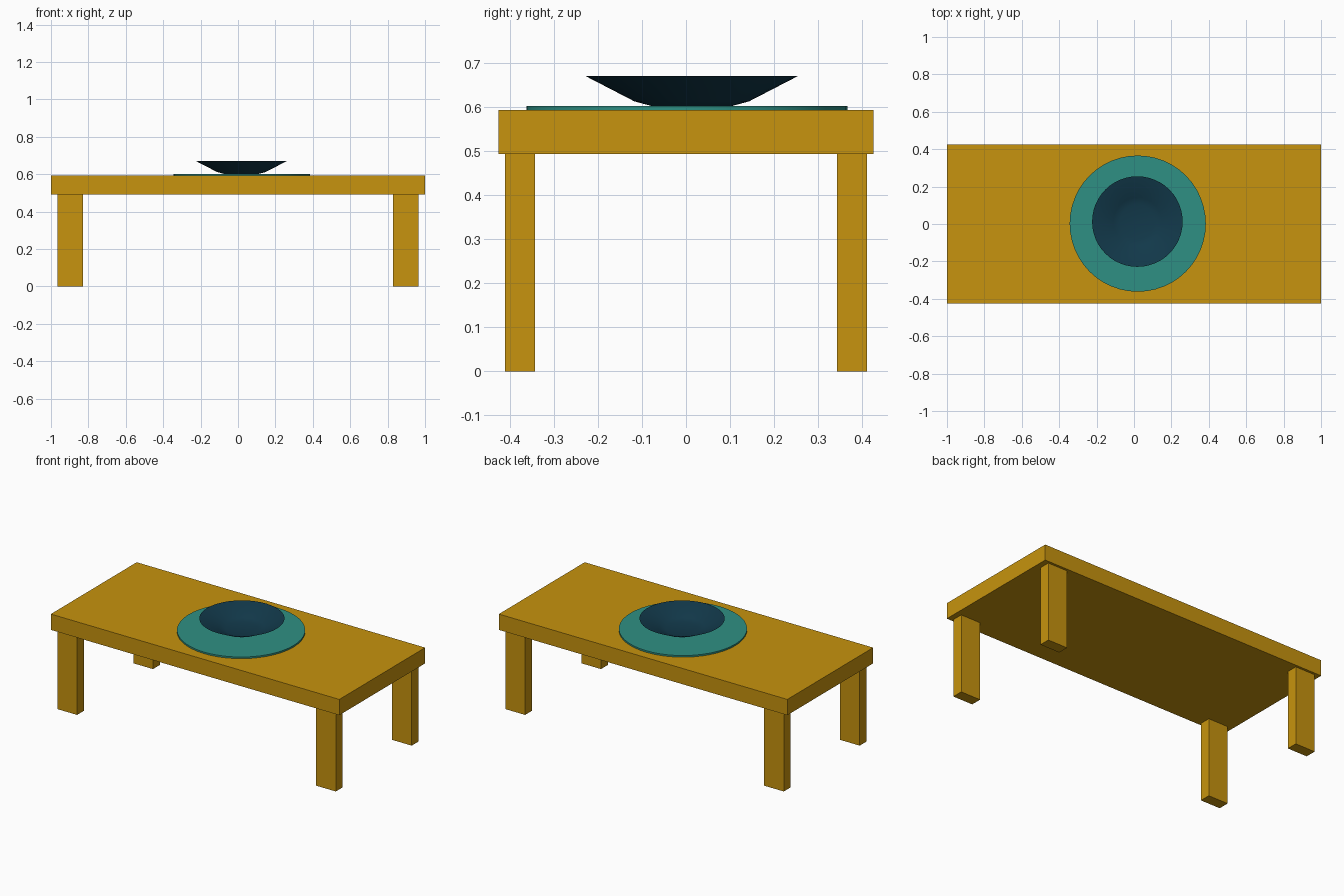
import bpy, bmesh, math

if "Cube" in bpy.data.objects:
    bpy.data.objects.remove(bpy.data.objects["Cube"])


def material(name, rgb):
    m = bpy.data.materials.new(name)
    m.diffuse_color = (*rgb, 1)
    m.use_nodes = True
    m.node_tree.nodes["Principled BSDF"].inputs["Base Color"].default_value = m.diffuse_color
    return m


WOOD = material("golden wood", (0.571, 0.292, 0.0044))
TEAL = material("teal", (0.028, 0.28, 0.227))
NAVY = material("dark blue", (0.006, 0.041, 0.07))


def box(name, lo, hi, mat):
    mid = [(a + b) / 2 for a, b in zip(lo, hi)]
    bpy.ops.mesh.primitive_cube_add(size=1, location=mid)
    ob = bpy.context.object
    ob.name = name
    ob.scale = [b - a for a, b in zip(lo, hi)]
    ob.data.materials.append(mat)
    return ob


def lathe(name, profile, centre, mat, sides=48):
    """Spin an (r, z) profile around the vertical axis."""
    bm = bmesh.new()
    vs = [bm.verts.new((r, 0, z)) for r, z in profile]
    es = [bm.edges.new(p) for p in zip(vs, vs[1:])]
    bmesh.ops.spin(bm, geom=vs + es, axis=(0, 0, 1), cent=(0, 0, 0),
                   angle=2 * math.pi, steps=sides)
    bmesh.ops.remove_doubles(bm, verts=bm.verts, dist=1e-5)
    bmesh.ops.recalc_face_normals(bm, faces=bm.faces)
    me = bpy.data.meshes.new(name)
    bm.to_mesh(me)
    bm.free()
    me.materials.append(mat)
    ob = bpy.data.objects.new(name, me)
    ob.location = (*centre, 0)
    bpy.context.collection.objects.link(ob)
    bpy.ops.object.select_all(action='DESELECT')
    ob.select_set(True)
    bpy.context.view_layer.objects.active = ob
    bpy.ops.object.shade_smooth_by_angle(angle=math.radians(30))
    return ob


# Table top and four legs
box("table_top", (-1, -0.425, 0.493), (1, 0.425, 0.592), WOOD)
for sx, side in ((-1, "left"), (1, "right")):
    for sy, end in ((-1, "front"), (1, "back")):
        cx, cy = sx * 0.897, sy * 0.376
        box(f"{end}_{side}_leg", (cx - 0.068, cy - 0.034, 0),
            (cx + 0.068, cy + 0.034, 0.493), WOOD)

# Round place mat
lathe("round_mat", [(0, 0.592), (0.364, 0.592), (0.364, 0.602), (0, 0.602)],
      (0.02, 0.002), TEAL)

# Thin open bowl: outside wall up, inside wall back down
lathe("bowl", [(0, 0.602), (0.093, 0.602), (0.13, 0.612), (0.242, 0.67),
               (0.239, 0.67), (0.128, 0.614), (0.092, 0.605), (0, 0.605)],
      (0.018, 0.013), NAVY)
